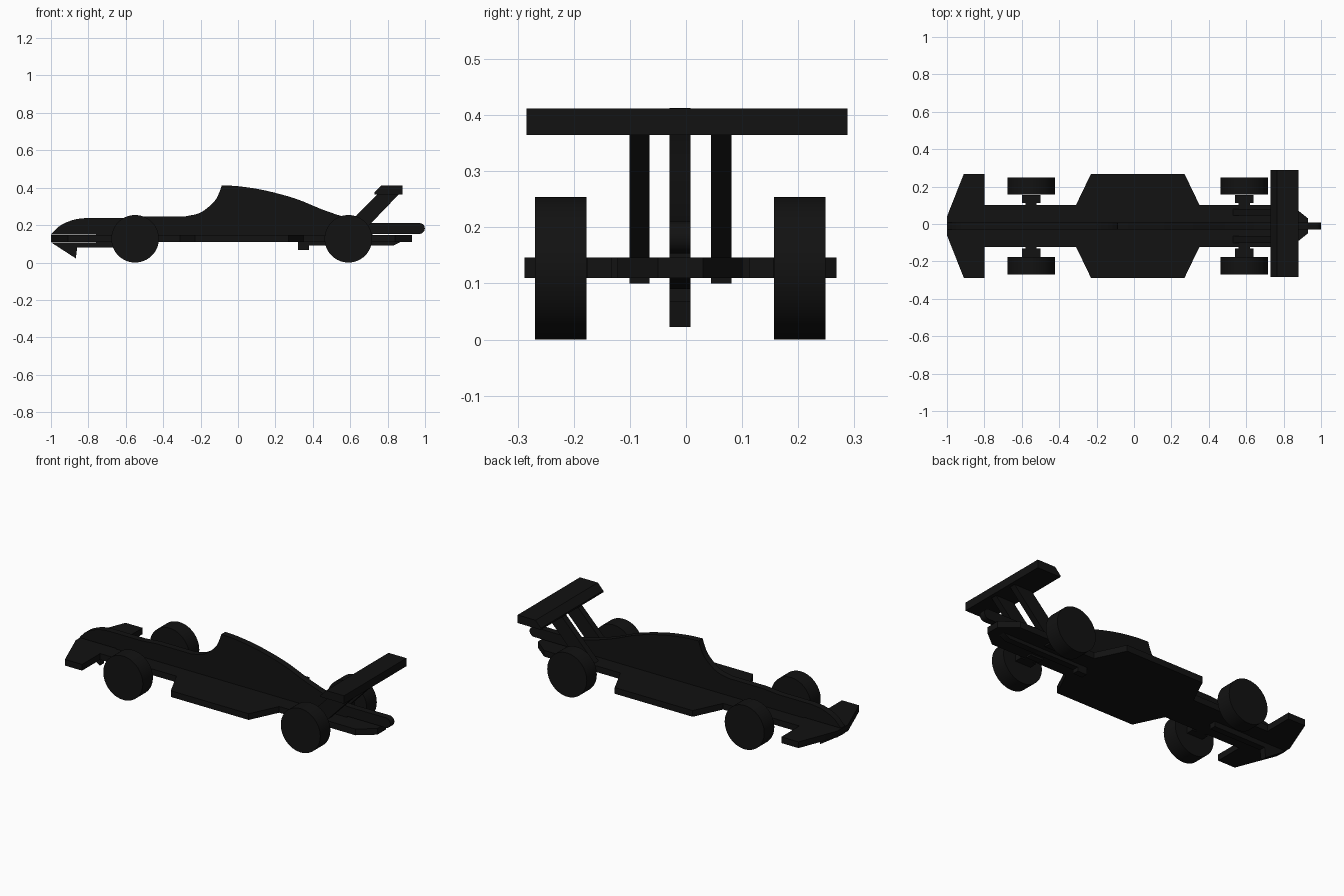
import bpy, bmesh, math
from mathutils import Vector

if "Cube" in bpy.data.objects:
    bpy.data.objects.remove(bpy.data.objects["Cube"])

black = bpy.data.materials.new("black_sheet")
black.diffuse_color = (0.006, 0.006, 0.006, 1)
black.use_nodes = True
black.node_tree.nodes["Principled BSDF"].inputs["Base Color"].default_value = black.diffuse_color
CY = -0.01  # centre line of the slotted sheet parts


def slab(name, outline, axis, lo, hi):
    """Extrude a 2D outline along y (x,z outline) or z (x,y outline)."""
    place = (lambda a, b, t: (a, t, b)) if axis == 'y' else (lambda a, b, t: (a, b, t))
    bm = bmesh.new()
    face = bm.faces.new([bm.verts.new(place(a, b, lo)) for a, b in outline])
    ext = bmesh.ops.extrude_face_region(bm, geom=[face])
    moved = [g for g in ext["geom"] if isinstance(g, bmesh.types.BMVert)]
    bmesh.ops.translate(bm, verts=moved, vec=Vector(place(0, 0, hi - lo)))
    bmesh.ops.recalc_face_normals(bm, faces=bm.faces)
    mesh = bpy.data.meshes.new(name)
    bm.to_mesh(mesh)
    bm.free()
    ob = bpy.data.objects.new(name, mesh)
    bpy.context.collection.objects.link(ob)
    finish(ob)
    return ob


def finish(ob):
    ob.data.materials.append(black)
    bpy.ops.object.select_all(action='DESELECT')
    ob.select_set(True)
    bpy.context.view_layer.objects.active = ob
    bpy.ops.object.shade_smooth_by_angle(angle=math.radians(30))


def smooth(pts, n=4):
    """Catmull-Rom curve through the points."""
    p = [Vector(q) for q in pts]
    p = [2 * p[0] - p[1]] + p + [2 * p[-1] - p[-2]]
    out = []
    for i in range(1, len(p) - 2):
        a, b, c, d = p[i - 1:i + 3]
        for k in range(n):
            t = k / n
            v = 0.5 * (2 * b + (c - a) * t + (2 * a - 5 * b + 4 * c - d) * t * t
                       + (3 * b - a - 3 * c + d) * t ** 3)
            out.append((v.x, v.y))
    return out + [tuple(pts[-1])]


# Upright side-profile sheet with nose and tail slots
nose = smooth([(-1, .15), (-.95, .198), (-.877, .229), (-.81, .238)])
cowl = smooth([(-.28, .247), (-.2, .267), (-.128, .325), (-.1, .375), (-.087, .413)])
spine = smooth([(-.085, .413), (0, .408), (.112, .392), (.22, .367), (.326, .335),
                (.46, .28), (.594, .236), (.7, .213), (.78, .21)])
tail = [(.97 + .029 * math.sin(a), .182 + .029 * math.cos(a))
        for a in [math.pi * i / 10 for i in range(11)]]
under = [(.72, .153), (.72, .11), (.87, .11), (.83, .09), (.38, .09), (.38, .068),
         (.32, .068), (.32, .11), (.39, .11), (.39, .145), (-.53, .145), (-.53, .08),
         (-.86, .08), (-.867, .022), (-1, .108), (-.76, .108), (-.76, .15)]
slab("side_profile", nose + [(-.6, .238), (-.5, .247)] + cowl + spine + tail + under,
     'y', CY - .019, CY + .018)

# Flat plan sheet: front wing, axle arms, side pods and tail
FRONT_AXLE, REAR_AXLE = -.55, .59


def arm(x):
    return [(x - .03, .112), (x - .03, .122), (x - .05, .122), (x - .05, .166),
            (x + .05, .166), (x + .05, .122), (x + .03, .122), (x + .03, .112)]


half = ([(-1, .05), (-.91, .278), (-.8, .278), (-.8, .112)] + arm(FRONT_AXLE)
        + [(-.31, .112), (-.23, .278), (.27, .278), (.35, .112)] + arm(REAR_AXLE)
        + [(.84, .112), (.93, .04)])
slab("floor_plan", [(x, CY + y) for x, y in half] + [(x, CY - y) for x, y in half[::-1]],
     'z', .11, .146)

# Wing struts with tabs through the floor
strut = [(.55, .1), (.63, .1), (.63, .146), (.65, .146), (.865, .37), (.75, .37),
         (.53, .146), (.55, .146)]
for side, y in (("left", -.083), ("right", .063)):
    slab("wing_strut_" + side, strut, 'y', y - .018, y + .018)

# Rear wing with chamfered leading edge
slab("rear_wing", [(.73, .365), (.88, .365), (.88, .412), (.765, .412), (.73, .375)],
     'y', -.284, .288)

# Wheels
for end, x in (("front", FRONT_AXLE), ("rear", REAR_AXLE)):
    for side, s in (("left", -1), ("right", 1)):
        bpy.ops.mesh.primitive_cylinder_add(
            vertices=64, radius=.127, depth=.092,
            location=(x, CY + s * .213, .127), rotation=(math.pi / 2, 0, 0))
        wheel = bpy.context.object
        wheel.name = f"{end}_wheel_{side}"
        finish(wheel)
